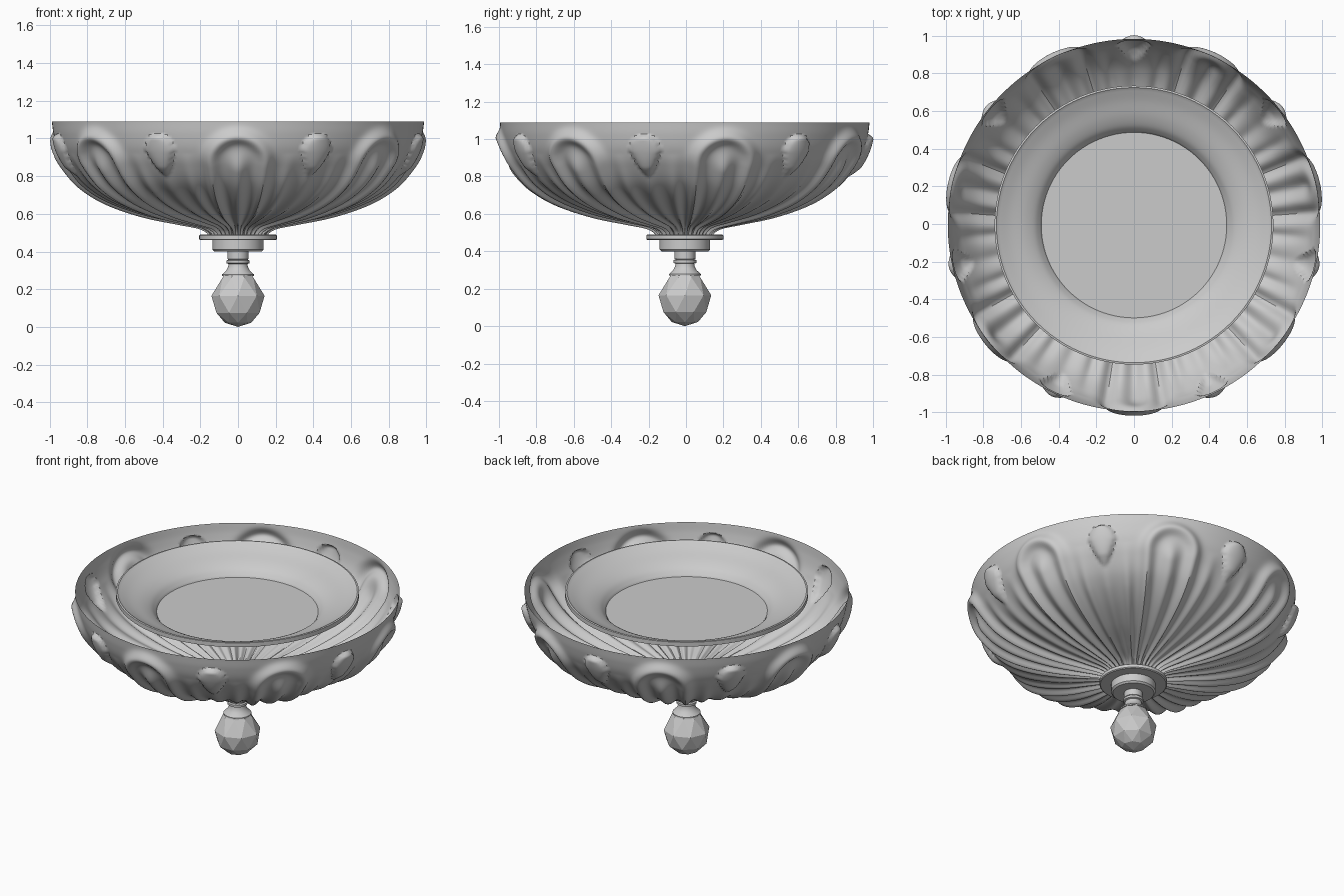
import bpy, bmesh, math
from math import pi, sin, cos, exp, sqrt
from mathutils import Vector

if "Cube" in bpy.data.objects:
    bpy.data.objects.remove(bpy.data.objects["Cube"])

CY = -0.006      # axis of the bowl
LOBES = 7
HALF = pi / LOBES


def finish(name, bm, smooth=True, angle=35, flip=True):
    if flip:
        bmesh.ops.recalc_face_normals(bm, faces=bm.faces)
    me = bpy.data.meshes.new(name)
    bm.to_mesh(me)
    bm.free()
    ob = bpy.data.objects.new(name, me)
    bpy.context.collection.objects.link(ob)
    ob.location.y = CY
    if smooth:
        bpy.ops.object.select_all(action='DESELECT')
        ob.select_set(True)
        bpy.context.view_layer.objects.active = ob
        bpy.ops.object.shade_smooth_by_angle(angle=math.radians(angle))
    return ob


def smooth_curve(pts, steps):
    """Catmull-Rom curve through (r, z) points"""
    p = [Vector(q) for q in pts]
    p = [2 * p[0] - p[1]] + p + [2 * p[-1] - p[-2]]
    out = []
    for i in range(1, len(p) - 2):
        a, b, c, d = p[i - 1:i + 3]
        for k in range(steps):
            t = k / steps
            out.append(0.5 * (2 * b + (c - a) * t + (2 * a - 5 * b + 4 * c - d) * t * t
                              + (3 * b - a - 3 * c + d) * t ** 3))
    return out + [p[-2]]


def lathe(name, prof, seg, relief=None, smooth=True, angle=35):
    """Spin a profile; relief(a, r, z) pushes it out along the normal"""
    bm = bmesh.new()
    rows = []
    for i, (r, z) in enumerate(prof):
        if r < 1e-5:
            rows.append([bm.verts.new((0, 0, z))])
            continue
        t = (Vector(prof[min(i + 1, len(prof) - 1)]) - Vector(prof[max(i - 1, 0)])).normalized()
        row = []
        for j in range(seg):
            a = 2 * pi * j / seg
            h = relief(a, r, z) if relief else 0
            rr, zz = r + t.y * h, z - t.x * h
            row.append(bm.verts.new((rr * sin(a), -rr * cos(a), zz)))
        rows.append(row)
    for A, B in zip(rows, rows[1:]):
        for j in range(seg):
            k = (j + 1) % seg
            if len(A) == 1:
                bm.faces.new((A[0], B[k], B[j]))
            elif len(B) == 1:
                bm.faces.new((A[j], A[k], B[0]))
            else:
                bm.faces.new((A[j], A[k], B[k], B[j]))
    return finish(name, bm, smooth, angle, flip=relief is None)


def leaf_relief(a, r, z):
    """Seven arched leaves with a teardrop between each pair"""
    a = (a + HALF) % (2 * HALF) - HALF
    x = abs(a) * r                       # distance from the leaf axis
    b = (HALF - abs(a)) * r              # distance from the teardrop axis
    k = min(1, r / 0.95)
    fade = min(1, 0.35 + r * 0.9)
    rho = sqrt((x / (0.18 * k)) ** 2 + (max(0, z - 0.88) / 0.16) ** 2)
    h = 0.036 * exp(-((rho - 0.82) / 0.22) ** 2)
    spike = sqrt((x / (0.05 * k)) ** 2 + (max(0, z - 0.84) / 0.07) ** 2)
    h += 0.034 * exp(-spike ** 2)
    # side rib and the tail running down from the teardrop
    low = max(0, min(1, (0.92 - z) / 0.2))
    h += 0.02 * low * exp(-((x / (0.18 * k) - 1.55) / 0.2) ** 2)
    h += 0.016 * low * exp(-(b / (0.045 * k)) ** 2)
    # teardrop
    if 0.79 < z < 1.025:
        w = (0.085 * sqrt(max(0, 1 - ((z - 0.94) / 0.085) ** 2)) if z > 0.94
             else 0.085 * ((z - 0.79) / 0.15) ** 0.75)
        if b < w:
            h = max(h, 0.034 * sqrt(1 - (b / w) ** 2) * min(1, w / 0.05))
    return h * fade


# leafy bowl
bowl = smooth_curve([(0.135, 0.485), (0.16, 0.515), (0.21, 0.54), (0.32, 0.565), (0.5, 0.608),
                     (0.68, 0.675), (0.82, 0.76), (0.91, 0.86), (0.955, 0.94),
                     (0.978, 1.02), (0.988, 1.09)], 10)
lathe("leaf_bowl", bowl, LOBES * 64, leaf_relief)

# inner dish with a rolled lip and flat floor
dish = [(0.74, 1.06), (0.74, 1.088), (0.73, 1.09)] + smooth_curve(
    [(0.725, 1.086), (0.66, 1.055), (0.58, 1.025), (0.53, 0.998), (0.502, 0.97), (0.492, 0.955)], 5)
lathe("inner_dish", dish + [(0.0, 0.955)], 96)

# mounting discs under the bowl
lathe("wide_disc", [(0, 0.49), (0.2, 0.49), (0.206, 0.485), (0.206, 0.465), (0.2, 0.46), (0, 0.46)], 64)
lathe("small_disc", [(0, 0.46), (0.135, 0.46), (0.135, 0.41), (0.125, 0.4), (0, 0.4)], 48)

# stem with collar and flared cap
lathe("stem", [(0, 0.41), (0.056, 0.41), (0.056, 0.36), (0.05, 0.357), (0.061, 0.353),
               (0.061, 0.338), (0.05, 0.334), (0.052, 0.32), (0.062, 0.3),
               (0.085, 0.278), (0.085, 0.27), (0, 0.27)], 32)

# faceted crystal: staggered rings joined by triangles
bm = bmesh.new()
N = 8
rings = []
for i, (r, z) in enumerate([(0.066, 0.295), (0.088, 0.262), (0.141, 0.165), (0.124, 0.075), (0.07, 0.022)]):
    rings.append([bm.verts.new((r * sin(2 * pi * (j + 0.5 * (i % 2)) / N),
                                -r * cos(2 * pi * (j + 0.5 * (i % 2)) / N), z)) for j in range(N)])
for i, (A, B) in enumerate(zip(rings, rings[1:])):
    for j in range(N):
        k = (j + 1) % N
        if i % 2 == 0:
            bm.faces.new((A[j], A[k], B[j]))
            bm.faces.new((A[k], B[k], B[j]))
        else:
            bm.faces.new((A[j], A[k], B[k]))
            bm.faces.new((A[j], B[k], B[j]))
tip = bm.verts.new((0, 0, 0))
for j in range(N):
    bm.faces.new((rings[-1][j], tip, rings[-1][(j + 1) % N]))
bm.faces.new(rings[0])
finish("crystal_drop", bm, smooth=False)
